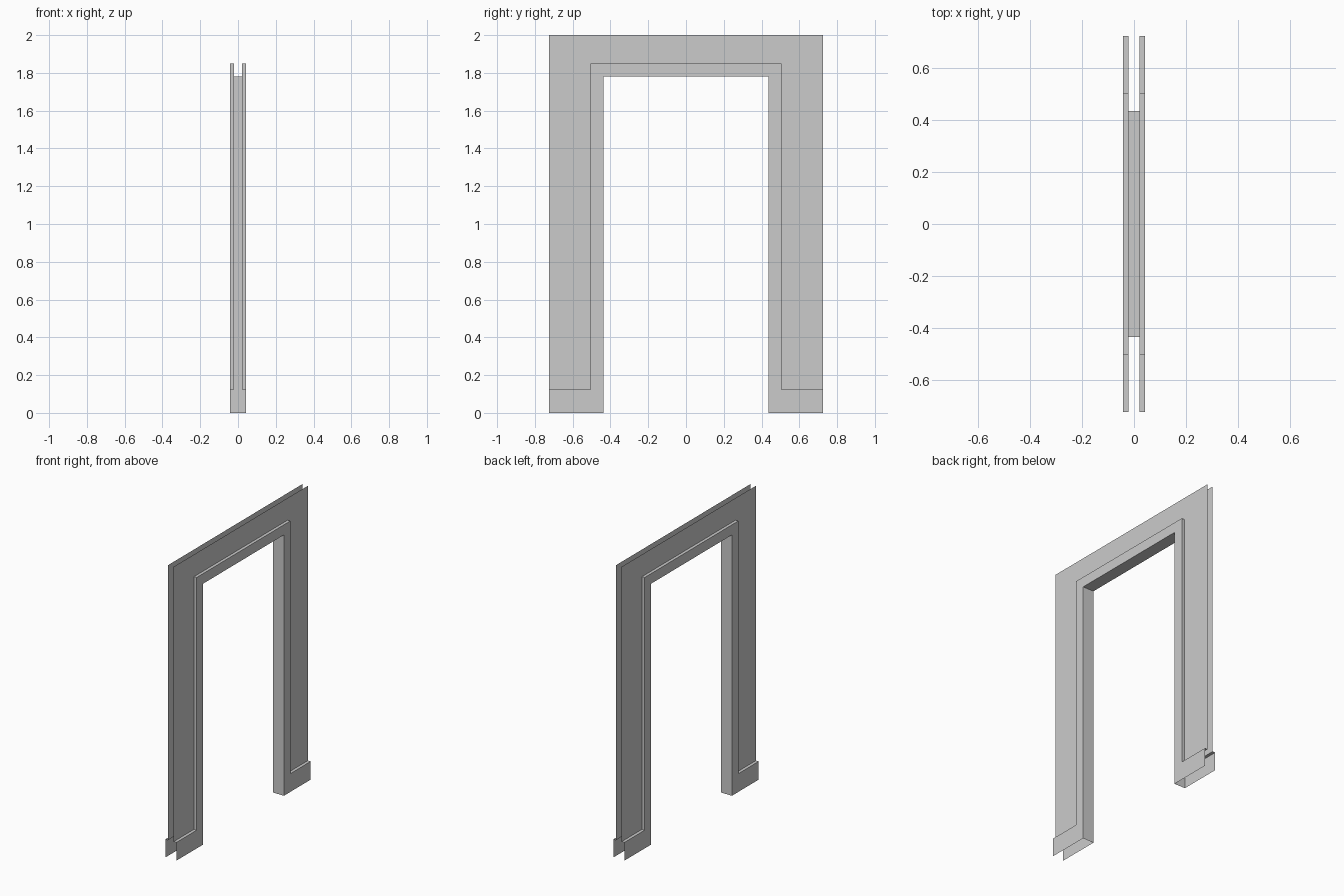
import bpy, bmesh

if "Cube" in bpy.data.objects:
    bpy.data.objects.remove(bpy.data.objects["Cube"])

WALL_X, TRIM_X = 0.021, 0.0415      # half thickness at the wall and at the trim
HALF_W, OPEN, EDGE = 0.725, 0.436, 0.505
BASE_Z, OPEN_Z, EDGE_Z, TOP = 0.1245, 1.78, 1.849, 2.0

# Outline shared by wall and trim (y, z), and outline of the doorway
step = [(-HALF_W, BASE_Z), (-EDGE, BASE_Z), (-EDGE, EDGE_Z),
        (EDGE, EDGE_Z), (EDGE, BASE_Z), (HALF_W, BASE_Z)]
opening = [(OPEN, 0), (OPEN, OPEN_Z), (-OPEN, OPEN_Z), (-OPEN, 0)]


def sheet(bm, pts, x):
    """Flat panel at x; pts run counter-clockwise seen from +x."""
    pts = pts if x > 0 else pts[::-1]
    bm.faces.new([bm.verts.new((x, y, z)) for y, z in pts])


def ribbon(bm, path, x0, x1):
    """Path swept across the thickness from x0 to x1."""
    a = [bm.verts.new((x0, y, z)) for y, z in path]
    b = [bm.verts.new((x1, y, z)) for y, z in path]
    for i in range(len(path) - 1):
        bm.faces.new((a[i], b[i], b[i + 1], a[i + 1]))


def finish(name, bm):
    bmesh.ops.remove_doubles(bm, verts=bm.verts, dist=1e-5)
    me = bpy.data.meshes.new(name)
    bm.to_mesh(me)
    bm.free()
    bpy.context.collection.objects.link(bpy.data.objects.new(name, me))


# Wall panels on both sides, open at the outer edges
bm = bmesh.new()
for s in (-1, 1):
    sheet(bm, step + [(HALF_W, TOP), (-HALF_W, TOP)], s * WALL_X)
finish("wall_panels", bm)

# Door casing with baseboards, ledges to the wall, and jamb lining
bm = bmesh.new()
casing = step + [(HALF_W, 0)] + opening + [(-HALF_W, 0)]
for s in (-1, 1):
    sheet(bm, casing[::-1], s * TRIM_X)
    ribbon(bm, step, *sorted((s * WALL_X, s * TRIM_X)))
ribbon(bm, opening, -TRIM_X, TRIM_X)
finish("door_casing", bm)
